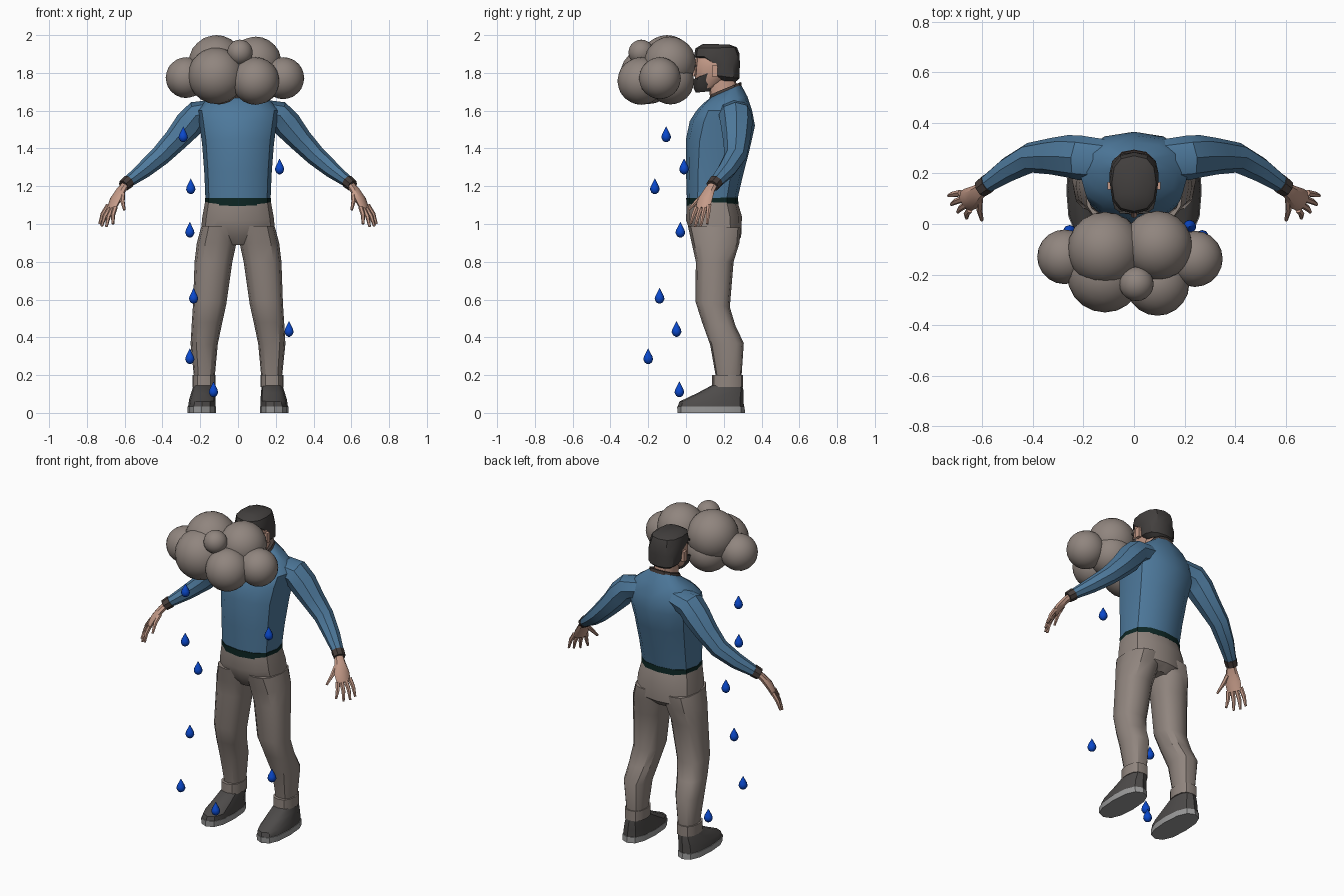
import bpy, bmesh, math
from mathutils import Vector


def material(name, r, g, b):
    m = bpy.data.materials.new(name)
    m.diffuse_color = (r, g, b, 1)
    return m


CLOUD = material("warm grey", .28, .235, .21)
SHIRT = material("blue cloth", .075, .19, .33)
SKIN = material("skin", .56, .33, .25)
HAIR = material("dark hair", .055, .05, .048)
SHOE = material("shoe grey", .075, .07, .068)
SOLE = material("sole grey", .32, .32, .32)
BELT = material("dark green", .004, .02, .018)
CUFF = material("dark brown", .06, .045, .04)
WATER = material("water blue", .003, .065, .6)


def finish(bm, name, mat, mirror=False, angle=35):
    bmesh.ops.recalc_face_normals(bm, faces=bm.faces)
    me = bpy.data.meshes.new(name)
    bm.to_mesh(me)
    bm.free()
    me.materials.append(mat)
    me.shade_smooth()
    me.set_sharp_from_angle(angle=math.radians(angle))
    ob = bpy.data.objects.new(name, me)
    bpy.context.collection.objects.link(ob)
    if mirror:
        ob.modifiers.new("Mirror", 'MIRROR').use_mirror_merge = False
    return ob


def loft(name, rings, mat, mirror=False, angle=35):
    """Skin a list of closed rings and cap both ends."""
    bm = bmesh.new()
    vs = [[bm.verts.new(p) for p in ring] for ring in rings]
    n = len(vs[0])
    for a, b in zip(vs, vs[1:]):
        for i in range(n):
            j = (i + 1) % n
            bm.faces.new((a[i], a[j], b[j], b[i]))
    bm.faces.new(vs[0])
    bm.faces.new(vs[-1])
    return finish(bm, name, mat, mirror, angle)


def stack(name, rows, mat, mirror=False, n=12, power=.8):
    """Rows: centre x, half width, front y, front z, back y, back z."""
    def shape(v):
        return math.copysign(abs(v) ** power, v) if abs(v) > 1e-6 else 0
    rings = []
    for cx, hw, yf, zf, yb, zb in rows:
        ring = []
        for i in range(n):
            t = math.tau * i / n
            f = (1 + shape(math.sin(t))) / 2
            ring.append((cx + hw * shape(math.cos(t)), yf + (yb - yf) * f, zf + (zb - zf) * f))
        rings.append(ring)
    return loft(name, rings, mat, mirror)


def tube(name, pts, mat, wide=(0, 1, 0), mirror=False, n=8, angle=35):
    """Points: x, y, z, radius along the wide axis, radius across it."""
    ps = [Vector(p[:3]) for p in pts]
    rings = []
    for k, p in enumerate(pts):
        t = (ps[min(k + 1, len(ps) - 1)] - ps[max(k - 1, 0)]).normalized()
        u = Vector(wide)
        u = (u - t * u.dot(t)).normalized()
        v = t.cross(u)
        rings.append([ps[k] + u * p[3] * math.cos(math.tau * i / n)
                      + v * p[4] * math.sin(math.tau * i / n) for i in range(n)])
    return loft(name, rings, mat, mirror, angle)


def box(name, c, s, mat, mirror=False):
    bm = bmesh.new()
    bmesh.ops.create_cube(bm, size=1)
    for v in bm.verts:
        v.co = [c[i] + v.co[i] * s[i] for i in range(3)]
    return finish(bm, name, mat, mirror)


# cloud puffs
puffs = [(-.275, -.13, 1.775, .108), (.24, -.138, 1.772, .111), (-.115, -.1, 1.852, .148),
         (.093, -.085, 1.855, .137), (-.115, -.2, 1.785, .15), (.093, -.237, 1.757, .126),
         (.01, -.237, 1.908, .068), (-.1, -.082, 1.758, .125), (.1, -.082, 1.758, .125)]
for x, y, z, r in puffs:
    bm = bmesh.new()
    bmesh.ops.create_icosphere(bm, subdivisions=3, radius=r)
    bmesh.ops.translate(bm, verts=bm.verts, vec=(x, y, z))
    finish(bm, "cloud_puff", CLOUD)

# raindrops
drops = [(-.29, -.105, 1.47), (.22, -.01, 1.3), (-.25, -.165, 1.195), (-.255, -.03, .965),
         (-.235, -.14, .615), (.27, -.05, .44), (-.255, -.2, .295), (-.13, -.035, .12)]
for x, y, z in drops:
    prof = [(-.037, .005), (-.029, .018), (-.012, .026), (.004, .022), (.025, .011), (.045, .001)]
    tube("raindrop", [(x, y, z + h, r, r) for h, r in prof], WATER, n=10, angle=60)

# sweater body, belt and collar
stack("sweater_body", [(0, .172, .005, 1.12, .27, 1.12), (0, .178, 0, 1.28, .3, 1.25),
                       (0, .19, 0, 1.45, .337, 1.395), (0, .205, .02, 1.545, .365, 1.52),
                       (0, .215, .055, 1.6, .35, 1.6), (0, .17, .09, 1.637, .325, 1.675),
                       (0, .085, .13, 1.67, .29, 1.74)], SHIRT)
stack("belt", [(0, .174, .003, 1.095, .277, 1.105), (0, .176, .001, 1.137, .276, 1.14)], BELT)
stack("collar", [(0, .09, .125, 1.663, .295, 1.728), (0, .08, .127, 1.685, .292, 1.752)], CUFF)

# sleeves and wrist bands
tube("sleeve", [(.12, .25, 1.6, .085, .06), (.215, .262, 1.578, .088, .075),
                (.262, .268, 1.525, .084, .077), (.33, .268, 1.445, .072, .064),
                (.412, .262, 1.36, .06, .054), (.5, .215, 1.285, .05, .044),
                (.595, .15, 1.213, .034, .028)], SHIRT, mirror=True)
tube("wrist_band", [(.578, .16, 1.226, .04, .035), (.606, .14, 1.203, .037, .032)],
     CUFF, mirror=True)

# hands
ACROSS = (.035, .07, .01)
tube("palm", [(.59, .15, 1.215, .024, .02), (.618, .125, 1.18, .032, .021),
              (.648, .1, 1.13, .046, .021), (.67, .088, 1.082, .043, .015)],
     SKIN, ACROSS, True)
fingers = [((.686, .122, 1.1), (.733, .112, 1.0)), ((.675, .1, 1.09), (.722, .078, .988)),
           ((.663, .077, 1.085), (.697, .048, .985)), ((.65, .057, 1.09), (.662, .024, 1.0)),
           ((.61, .1, 1.16), (.602, .015, 1.075))]
for a, b in fingers:
    mid = Vector(a).lerp(Vector(b), .5) + Vector((.006, 0, .004))
    tube("finger", [(*a, .014, .013), (*mid, .012, .012), (*b, .007, .007)],
         SKIN, ACROSS, True, n=6)

# trousers
stack("trouser_hips", [(0, .11, .07, .89, .25, .89), (0, .198, .03, .94, .292, .93),
                       (0, .19, 0, 1.02, .296, 1.04), (0, .174, .004, 1.12, .272, 1.12)], CLOUD)
stack("trouser_leg", [(.178, .054, .16, .18, .293, .18), (.179, .072, .128, .36, .306, .37),
                      (.165, .08, .085, .48, .262, .46), (.15, .088, .05, .59, .232, .56),
                      (.13, .1, .052, .8, .252, .8), (.113, .105, .03, .9, .283, .9),
                      (.1, .095, .01, .99, .29, .98)], CLOUD, True)
stack("trouser_cuff", [(.18, .062, .138, .138, .302, .138), (.18, .062, .138, .2, .302, .2)],
      CLOUD, True)

# shoes
stack("shoe_sole", [(.192, .076, -.045, 0, .312, 0), (.192, .076, -.047, .035, .31, .035)],
      SOLE, True)
stack("shoe_upper", [(.191, .073, -.043, .035, .306, .035), (.189, .07, -.035, .06, .305, .08),
                     (.184, .062, .06, .105, .304, .12), (.181, .055, .135, .145, .298, .145)],
      SHOE, True)

# head and neck
stack("neck", [(0, .065, .13, 1.65, .27, 1.7), (0, .062, .11, 1.8, .26, 1.82)], SKIN)
stack("head", [(0, .05, .06, 1.705, .15, 1.72), (0, .078, .048, 1.755, .22, 1.77),
               (0, .09, .044, 1.83, .272, 1.83), (0, .086, .052, 1.9, .275, 1.9),
               (0, .06, .09, 1.935, .23, 1.935)], SKIN)
stack("hair", [(0, .065, .165, 1.76, .265, 1.755), (0, .093, .135, 1.79, .283, 1.77),
               (0, .097, .115, 1.85, .285, 1.84), (0, .096, .042, 1.885, .284, 1.9),
               (0, .088, .05, 1.93, .27, 1.935), (0, .06, .09, 1.954, .23, 1.95)], HAIR)
stack("beard", [(0, .045, .052, 1.695, .145, 1.705), (0, .07, .04, 1.72, .145, 1.745),
                (0, .086, .036, 1.765, .15, 1.815)], HAIR)
tube("nose", [(0, .036, 1.785, .014, .014), (0, .042, 1.8, .011, .013),
              (0, .05, 1.85, .006, .006)], SKIN, n=6)
box("eye", (.035, .05, 1.836), (.026, .009, .012), HAIR, True)
box("eyebrow", (.036, .046, 1.86), (.042, .009, .011), HAIR, True)
box("ear", (.094, .152, 1.81), (.02, .03, .06), SKIN, True)
